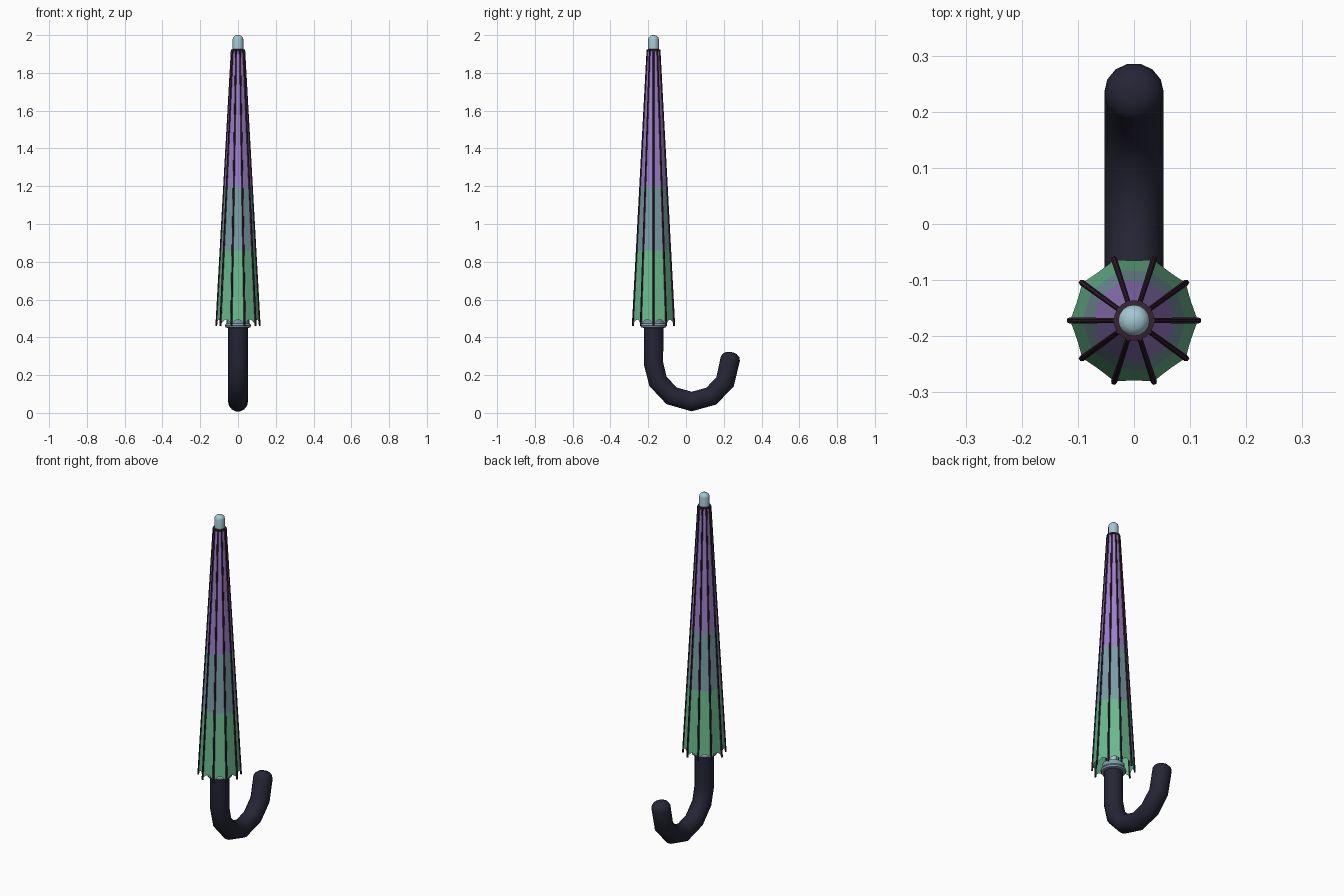
import bpy, bmesh, math
from mathutils import Vector

if "Cube" in bpy.data.objects:
    bpy.data.objects.remove(bpy.data.objects["Cube"])

AY = -0.172          # umbrella axis (y)
RIBS = 10


def mat(name, rgb):
    m = bpy.data.materials.new(name)
    m.diffuse_color = (*rgb, 1)
    m.use_nodes = True
    m.node_tree.nodes["Principled BSDF"].inputs["Base Color"].default_value = m.diffuse_color
    return m


PURPLE = mat("purple fabric", (0.34, 0.22, 0.60))
BLUE = mat("grey blue fabric", (0.20, 0.34, 0.39))
GREEN = mat("green fabric", (0.15, 0.50, 0.28))
DARK = mat("dark handle", (0.018, 0.018, 0.036))
RIB = mat("dark plum rib", (0.042, 0.016, 0.034))
METAL = mat("pale blue tip", (0.36, 0.58, 0.64))
COLLAR = mat("slate blue collar", (0.22, 0.34, 0.40))


def finish(name, bm, mats, smooth=40):
    bmesh.ops.recalc_face_normals(bm, faces=bm.faces)
    me = bpy.data.meshes.new(name)
    bm.to_mesh(me)
    bm.free()
    ob = bpy.data.objects.new(name, me)
    bpy.context.collection.objects.link(ob)
    for m in mats:
        me.materials.append(m)
    if smooth:
        bpy.ops.object.select_all(action='DESELECT')
        ob.select_set(True)
        bpy.context.view_layer.objects.active = ob
        bpy.ops.object.shade_smooth_by_angle(angle=math.radians(smooth))
    return ob


def skin(bm, rings):
    """Join successive closed rings with quads and cap both ends."""
    for a, b in zip(rings, rings[1:]):
        n = len(a)
        for i in range(n):
            j = (i + 1) % n
            bm.faces.new((a[i], a[j], b[j], b[i]))
    bm.faces.new(rings[0][::-1])
    bm.faces.new(rings[-1])


def lathe(name, profile, m, n=16):
    bm = bmesh.new()
    rings = [[bm.verts.new((r * math.cos(t), AY + r * math.sin(t), z))
              for t in (math.tau * i / n for i in range(n))] for r, z in profile]
    skin(bm, rings)
    return finish(name, bm, [m])


def add_tube(bm, pts, radii, n):
    """Tube along a planar path; pts are Vectors."""
    rings = []
    side = None
    for k, p in enumerate(pts):
        t = (pts[min(k + 1, len(pts) - 1)] - pts[max(k - 1, 0)]).normalized()
        if side is None:
            ref = Vector((1, 0, 0)) if abs(t.x) < 0.01 else Vector((-t.y, t.x, 0))
            side = ref.normalized()
        up = t.cross(side).normalized()
        rings.append([bm.verts.new(p + radii[k] * (math.cos(a) * side + math.sin(a) * up))
                      for a in (math.tau * i / n for i in range(n))])
    skin(bm, rings)


# hooked handle: straight grip, chunky arc, domed end
R = 0.053
path = [Vector((0, AY, 0.47)), Vector((0, AY, 0.262))]
for deg in (208, 238, 270, 301, 331):
    a = math.radians(deg)
    path.append(Vector((0, 0.03 + 0.202 * math.cos(a), 0.262 + 0.202 * math.sin(a))))
path.append(Vector((0, 0.235, 0.288)))
radii = [R] * len(path)
d = (path[-1] - path[-2]).normalized()
for off, r in ((0.018, 0.045), (0.030, 0.028), (0.034, 0.010)):
    path.append(path[7] + d * off)
    radii.append(r)
bm = bmesh.new()
add_tube(bm, path, radii, 14)
finish("handle", bm, [DARK], 35)

# folded canopy: ten flat panels with scalloped hem and three colour bands
SEG = 6
TOP, BOT = (0.034, 1.92), (0.114, 0.468)


def radius_at(z):
    return TOP[0] + (BOT[0] - TOP[0]) * (TOP[1] - z) / (TOP[1] - BOT[1])


bm = bmesh.new()
rows = []
for level in (None, 0.86, 1.2, 1.92):
    row = []
    for i in range(RIBS * SEG):
        k, f = divmod(i, SEG)
        f /= SEG
        z = level or BOT[1] + 0.026 * math.sin(math.pi * f)
        a, b = (math.tau * q / RIBS for q in (k, k + 1))
        r = radius_at(z)
        x = r * ((1 - f) * math.cos(a) + f * math.cos(b))
        y = r * ((1 - f) * math.sin(a) + f * math.sin(b))
        row.append(bm.verts.new((x, AY + y, z)))
    rows.append(row)
n = RIBS * SEG
for band in range(3):
    for i in range(n):
        j = (i + 1) % n
        f = bm.faces.new((rows[band][i], rows[band][j], rows[band + 1][j], rows[band + 1][i]))
        f.material_index = band
finish("canopy", bm, [GREEN, BLUE, PURPLE], 20)

# thin ribs along the panel edges
bm = bmesh.new()
for k in range(RIBS):
    a = math.tau * k / RIBS
    c = Vector((math.cos(a), math.sin(a), 0))
    base = Vector((0, AY, 0))
    add_tube(bm, [base + c * 0.115 + Vector((0, 0, 0.46)),
                  base + c * 0.034 + Vector((0, 0, 1.922))], [0.0055, 0.0045], 6)
finish("ribs", bm, [RIB])

# crown ring, tip, collar and hidden shaft
lathe("crown_ring", [(0.036, 1.914), (0.036, 1.924), (0.026, 1.926)], RIB, 20)
lathe("tip", [(0.028, 1.90), (0.028, 1.978), (0.025, 1.989), (0.016, 1.997), (0.004, 2.0)], METAL)
lathe("collar", [(0.054, 0.45), (0.066, 0.453), (0.070, 0.462), (0.066, 0.471),
                 (0.060, 0.474), (0.060, 0.50), (0.030, 0.51)], COLLAR, 20)
lathe("shaft", [(0.02, 0.48), (0.02, 1.92)], METAL, 10)
